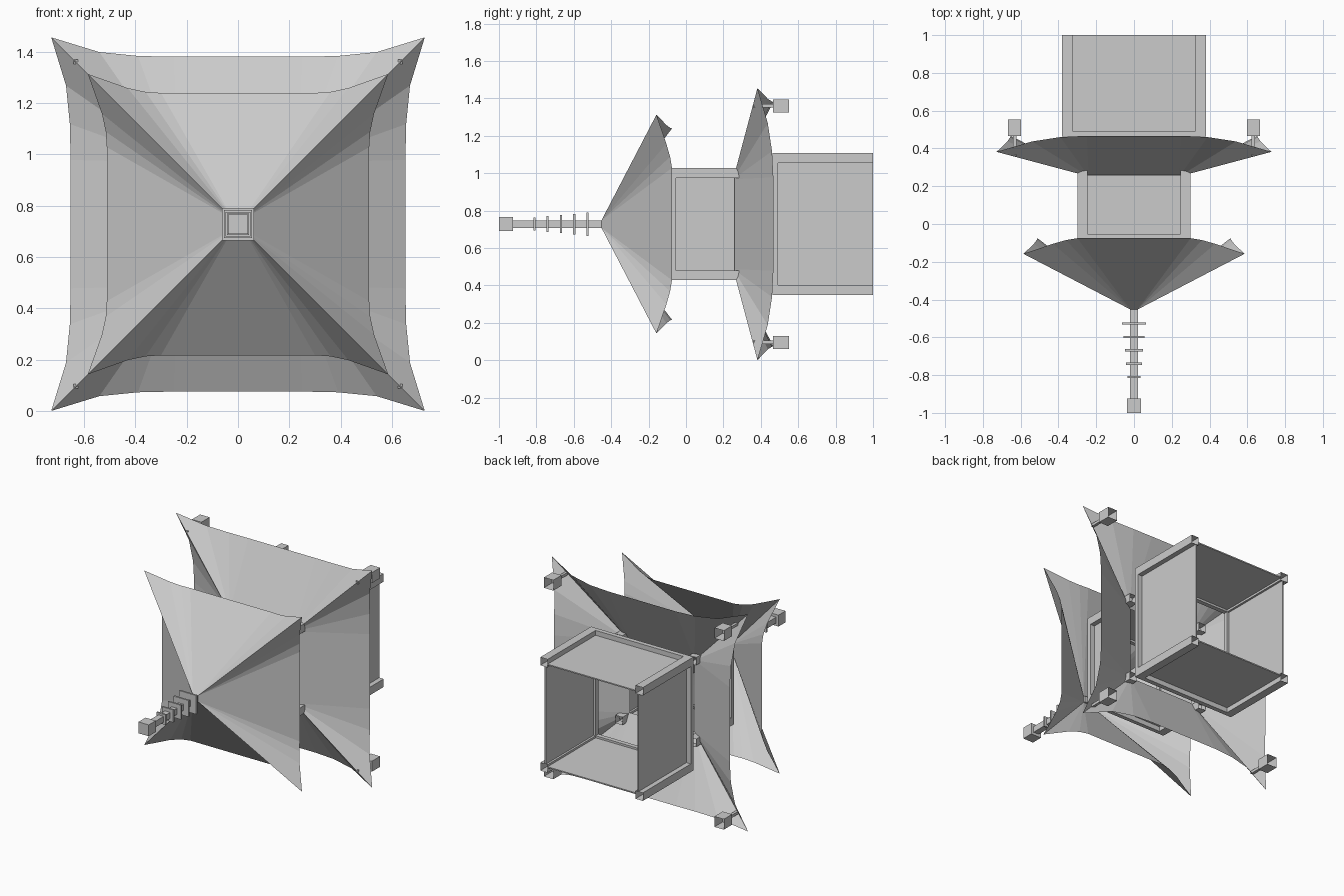
import bpy, bmesh, math
from mathutils import Matrix, Vector

if "Cube" in bpy.data.objects:
    bpy.data.objects.remove(bpy.data.objects["Cube"])

C = 0.728  # height of the central axis, which runs along y

stone = bpy.data.materials.new("pale_grey")
stone.diffuse_color = (0.6, 0.6, 0.6, 1)
stone.use_nodes = True
stone.node_tree.nodes["Principled BSDF"].inputs["Base Color"].default_value = stone.diffuse_color


def finish(bm, name):
    bmesh.ops.translate(bm, verts=bm.verts, vec=(0, 0, C))
    me = bpy.data.meshes.new(name)
    bm.to_mesh(me)
    bm.free()
    me.materials.append(stone)
    ob = bpy.data.objects.new(name, me)
    bpy.context.collection.objects.link(ob)
    return ob


def box(name, x, y, z, open_back=False):
    """Box from (min, max) ranges measured from the axis; may lack its +y face."""
    bm = bmesh.new()
    size = [r[1] - r[0] for r in (x, y, z)]
    mid = [(r[1] + r[0]) / 2 for r in (x, y, z)]
    bmesh.ops.create_cube(bm, size=1, matrix=Matrix.Translation(mid) @ Matrix.Diagonal((*size, 1)))
    bm.normal_update()
    if open_back:
        back = [f for f in bm.faces if f.normal.y > 0.9]
        bmesh.ops.delete(bm, geom=back, context='FACES')
    return finish(bm, name)


def centred(name, half, y0, y1):
    return box(name, (-half, half), (y0, y1), (-half, half))


def turned(name, x, y, z):
    """Four copies of a box turned around the axis."""
    for i in range(4):
        ob = box(f"{name}_{i + 1}", x, y, z)
        ob.data.transform(Matrix.Translation((0, 0, C)) @ Matrix.Rotation(i * math.pi / 2, 4, 'Y')
                          @ Matrix.Translation((0, 0, -C)))


def roof(name, inner, inner_y, edge):
    """Four-sided flared sheet; edge lists (along, outward, y) for half a side."""
    side = [(-a, h, y) for a, h, y in reversed(edge)] + edge
    flat = edge[0][0]
    bm = bmesh.new()
    for i in range(4):
        rot = Matrix.Rotation(i * math.pi / 2, 3, 'Y')
        left = bm.verts.new(rot @ Vector((-inner, inner_y, inner)))
        right = bm.verts.new(rot @ Vector((inner, inner_y, inner)))
        outer = [bm.verts.new(rot @ Vector((a, y, h))) for a, h, y in side]
        for p, q, s in zip(outer, outer[1:], side):
            if s[0] == -flat:
                bm.faces.new((left, right, q, p))
            else:
                bm.faces.new((left if s[0] < 0 else right, q, p))
    bmesh.ops.remove_doubles(bm, verts=bm.verts, dist=0.0005)
    bmesh.ops.recalc_face_normals(bm, faces=bm.faces)
    # outside of the sheet faces the front
    if sum(f.normal.y * f.calc_area() for f in bm.faces) > 0:
        bmesh.ops.reverse_faces(bm, faces=bm.faces)
    finish(bm, name)


def storey(name, half, post, y0, y1, post_end, rail):
    """Corner posts, front rails and recessed wall panels, open at the back."""
    inner = half - post
    for i, sx in enumerate((-1, 1)):
        for j, sz in enumerate((-1, 1)):
            box(f"{name}_post_{i * 2 + j + 1}", sorted((sx * inner, sx * half)), (y0, post_end),
                sorted((sz * inner, sz * half)), open_back=True)
    turned(f"{name}_rail", (-inner, inner), (y0, y0 + rail), (inner, half))
    mid = half - post * 0.6
    turned(f"{name}_panel", (-inner, inner), (y0 + rail, y1), (mid - 0.008, mid))


# Spire with rings and square finial
centred("spire_finial", 0.038, -1.0, -0.925)
centred("spire_pole", 0.02, -0.925, -0.44)
for n, (y, h) in enumerate([(-0.81, 0.034), (-0.74, 0.042), (-0.668, 0.048), (-0.598, 0.055), (-0.527, 0.063)]):
    centred(f"spire_ring_{n + 1}", h, y - 0.006, y + 0.006)

# Upper and lower flared roofs
roof("upper_roof", 0.02, -0.452,
     [(0.30, 0.511, -0.075), (0.36, 0.515, -0.085), (0.43, 0.53, -0.105), (0.585, 0.585, -0.158)])
roof("lower_roof", 0.24, 0.252,
     [(0.25, 0.652, 0.467), (0.39, 0.655, 0.46), (0.54, 0.67, 0.437), (0.7275, 0.7275, 0.382)])

# Upper and lower storeys
storey("upper_storey", 0.30, 0.053, -0.08, 0.26, 0.32, 0.026)
storey("lower_storey", 0.38, 0.054, 0.462, 1.0, 1.0, 0.03)

# Bells hanging from the lower roof corners
n = 0
for sx in (-1, 1):
    for sz in (-1, 1):
        n += 1
        cx, cz = sx * 0.632, sz * 0.632
        box(f"bell_rod_{n}", (cx - 0.009, cx + 0.009), (0.36, 0.468), (cz - 0.009, cz + 0.009))
        box(f"bell_{n}", (cx - 0.035, cx + 0.035), (0.465, 0.552), (cz - 0.035, cz + 0.035), open_back=True)
